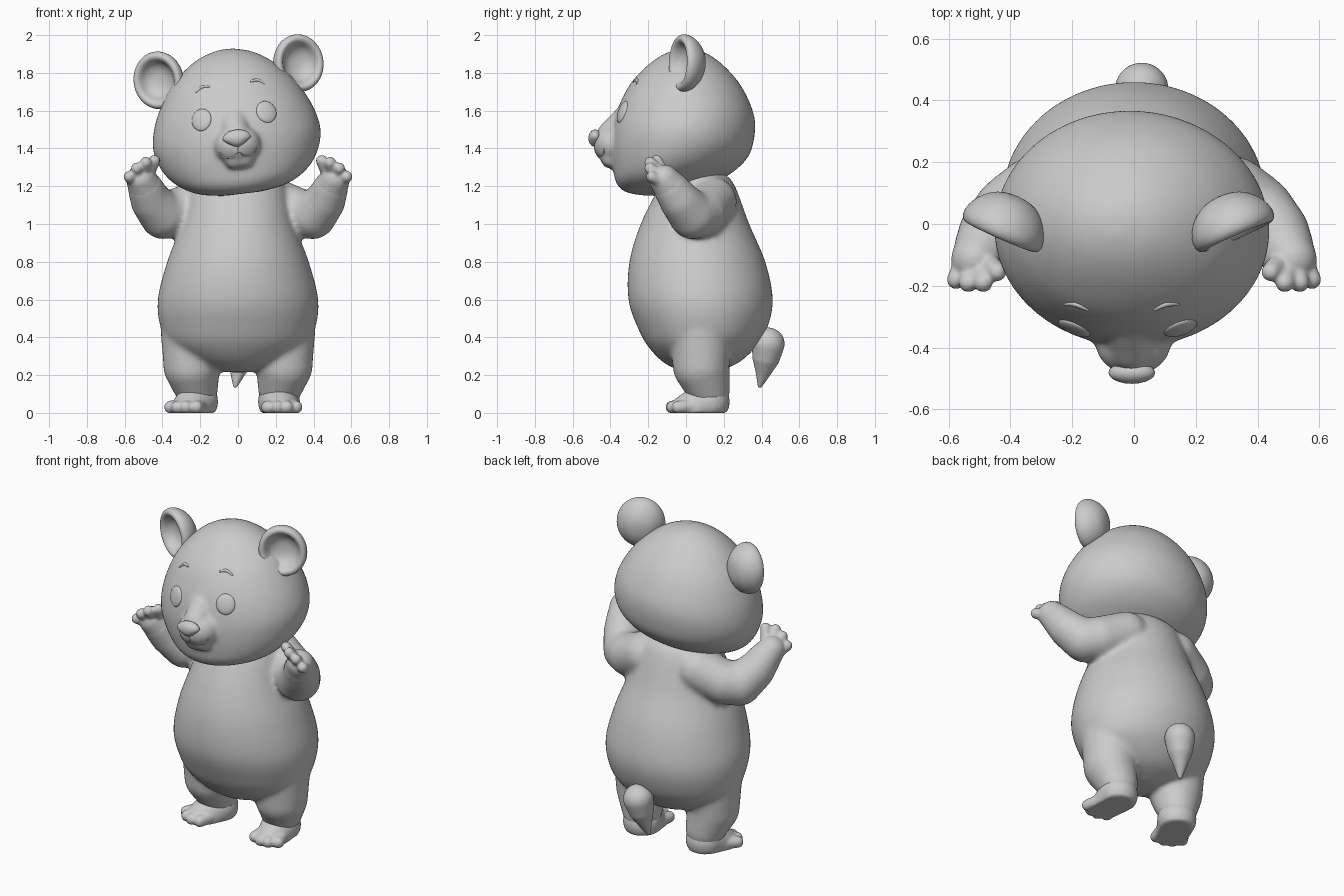
import bpy, bmesh, math
from mathutils import Matrix, Vector
from mathutils.bvhtree import BVHTree

cube = bpy.data.objects.get("Cube")
if cube:
    bpy.data.objects.remove(cube, do_unlink=True)

GREY = (0.6, 0.6, 0.6, 1)
mat = bpy.data.materials.new("plain_grey")
mat.use_nodes = True
mat.diffuse_color = GREY
mat.node_tree.nodes["Principled BSDF"].inputs["Base Color"].default_value = GREY

# The head leans gently to one side about the neck
TILT = (Matrix.Translation((0.012, 0, 1.3)) @ Matrix.Rotation(math.radians(-7), 4, 'Y')
        @ Matrix.Translation((0, 0, -1.3)))


def finish(name, bm, matrix=Matrix(), voxel=0, smooth=0, subsurf=0):
    """Turn a bmesh into a smooth object, optionally fused into one skin."""
    bmesh.ops.recalc_face_normals(bm, faces=bm.faces[:])
    mesh = bpy.data.meshes.new(name)
    bm.to_mesh(mesh)
    bm.free()
    mesh.materials.append(mat)
    for p in mesh.polygons:
        p.use_smooth = True
    ob = bpy.data.objects.new(name, mesh)
    bpy.context.scene.collection.objects.link(ob)
    ob.matrix_world = matrix
    if voxel:
        m = ob.modifiers.new("fuse", 'REMESH')
        m.mode, m.voxel_size, m.use_smooth_shade = 'VOXEL', voxel, True
    if smooth:
        m = ob.modifiers.new("soften", 'SMOOTH')
        m.factor, m.iterations = 0.5, smooth
    if subsurf:
        m = ob.modifiers.new("round", 'SUBSURF')
        m.levels = m.render_levels = subsurf
    return ob


def ball(bm, center, radii, matrix=Matrix()):
    m = matrix @ Matrix.Translation(center) @ Matrix.Diagonal((*radii, 1))
    return bmesh.ops.create_icosphere(bm, subdivisions=3, radius=1, matrix=m)['verts']


def limb(bm, points):
    """Tapered rounded limb through (x, y, z, radius) points."""
    for a, b in zip(points, points[1:]):
        a, b = Vector(a), Vector(b)
        steps = max(3, int((b - a).xyz.length / (0.25 * min(a.w, b.w))))
        for i in range(steps + 1):
            p = a.lerp(b, i / steps)
            ball(bm, p.xyz, (p.w,) * 3)


def loft(bm, rows, sub=5, sides=56):
    """Elliptical body from (z, half width, front y, back y) rows, smoothly interpolated."""
    rows = [Vector(r) for r in rows]
    path = []
    for i in range(len(rows) - 1):
        p0, p1, p2, p3 = (rows[max(0, min(len(rows) - 1, i + k))] for k in (-1, 0, 1, 2))
        for j in range(sub):
            t = j / sub
            path.append(p1 + (p2 - p0) * (t / 2) + (2 * p0 - 5 * p1 + 4 * p2 - p3) * (t * t / 2)
                        + (3 * p1 - p0 - 3 * p2 + p3) * (t ** 3 / 2))
    path.append(rows[-1])
    rings = []
    for z, rx, yf, yb in path:
        rings.append([bm.verts.new((rx * math.cos(a), (yf + yb) / 2 + (yb - yf) / 2 * math.sin(a), z))
                      for a in (math.tau * k / sides for k in range(sides))])
    for r, s in zip(rings, rings[1:]):
        for k in range(sides):
            n = (k + 1) % sides
            bm.faces.new((r[k], r[n], s[n], s[k]))
    bm.faces.new(rings[0])
    bm.faces.new(rings[-1])


# Torso with arms and legs fused into one skin
bm = bmesh.new()
loft(bm, [(0.215, 0.06, 0.0, 0.14), (0.26, 0.22, -0.11, 0.27), (0.35, 0.36, -0.20, 0.37),
          (0.45, 0.41, -0.255, 0.43), (0.6, 0.425, -0.305, 0.46), (0.8, 0.375, -0.30, 0.42),
          (1.0, 0.30, -0.24, 0.335), (1.2, 0.25, -0.14, 0.26), (1.26, 0.21, -0.10, 0.21),
          (1.30, 0.13, -0.06, 0.15)])
for s in (-1, 1):
    limb(bm, [(s * 0.18, 0.14, 1.12, 0.13), (s * 0.32, 0.09, 1.06, 0.13), (s * 0.395, 0.035, 1.045, 0.127),
              (s * 0.46, -0.03, 1.12, 0.11), (s * 0.49, -0.08, 1.19, 0.095)])
    limb(bm, [(s * 0.245, 0.08, 0.42, 0.165), (s * 0.245, 0.08, 0.25, 0.152), (s * 0.22, 0.12, 0.125, 0.115)])
finish("body", bm, voxel=0.014, smooth=12)

# Raised paws: palm and four fingers
fingers = [(0.443, -0.155, 1.335), (0.488, -0.19, 1.325), (0.536, -0.19, 1.295), (0.575, -0.18, 1.25)]
for s, side in ((-1, "right"), (1, "left")):
    bm = bmesh.new()
    limb(bm, [(s * 0.49, -0.08, 1.19, 0.092), (s * 0.512, -0.115, 1.235, 0.08)])
    for i, (x, y, z) in enumerate(fingers):
        limb(bm, [(s * (0.475 + 0.024 * i), -0.12, 1.265 - 0.015 * i, 0.034), (s * x, y, z, 0.031)])
    finish(side + "_hand", bm, voxel=0.008, smooth=4)

# Feet with toes and flat soles, turned out by different amounts
for s, side, turn in ((-1, "right", 25), (1, "left", 5)):
    bm = bmesh.new()
    limb(bm, [(0, 0, 0.06, 0.112), (0, -0.07, 0.03, 0.1), (0, -0.12, 0.008, 0.088)])
    for i in (-1.5, -0.5, 0.5, 1.5):
        limb(bm, [(i * 0.042, -0.1, 0.035, 0.036), (i * 0.05, -0.195 + 0.012 * i * i, 0.03, 0.035)])
    for v in bm.verts:
        v.co.z = max(v.co.z, 0)
    m = Matrix.Translation((s * 0.217, 0.12, 0)) @ Matrix.Rotation(s * math.radians(turn), 4, 'Z')
    finish(side + "_foot", bm, m, voxel=0.008, smooth=4)

# Teardrop tail
bm = bmesh.new()
limb(bm, [(0.025, 0.435, 0.365, 0.088), (0.015, 0.425, 0.30, 0.075), (0, 0.41, 0.22, 0.042),
          (-0.015, 0.39, 0.14, 0.012)])
finish("tail", bm, voxel=0.008, smooth=5)

# Head with muzzle, bridge and chin
bm = bmesh.new()
loft(bm, [(1.16, 0.10, -0.27, -0.04), (1.18, 0.22, -0.335, 0.05), (1.22, 0.31, -0.37, 0.14),
          (1.28, 0.38, -0.385, 0.25), (1.36, 0.427, -0.395, 0.33), (1.45, 0.447, -0.395, 0.36),
          (1.55, 0.43, -0.38, 0.365), (1.65, 0.388, -0.345, 0.335), (1.75, 0.325, -0.29, 0.28),
          (1.84, 0.235, -0.205, 0.20), (1.90, 0.14, -0.12, 0.12), (1.93, 0.04, -0.04, 0.04)])
ball(bm, (0, -0.38, 1.42), (0.125, 0.11, 0.105))
limb(bm, [(0, -0.32, 1.56, 0.07), (0, -0.40, 1.47, 0.075)])
limb(bm, [(-0.03, -0.40, 1.345, 0.05), (0.03, -0.40, 1.345, 0.05)])
head = finish("head", bm, TILT, voxel=0.012, smooth=10)

bpy.context.view_layer.update()
skin = BVHTree.FromObject(head, bpy.context.evaluated_depsgraph_get())


def surface(x, z):
    """Point and normal on the face at x, z."""
    loc, normal, _, _ = skin.ray_cast(Vector((x, -2, z)), Vector((0, 1, 0)))
    return loc, normal


def face_line(name, points, width):
    """Thin raised line that follows the face."""
    curve = bpy.data.curves.new(name, 'CURVE')
    curve.dimensions = '3D'
    curve.bevel_depth, curve.bevel_resolution, curve.use_fill_caps = width, 3, True
    spline = curve.splines.new('NURBS')
    spline.points.add(len(points) - 1)
    spline.use_endpoint_u, spline.order_u = True, 3
    last = len(points) - 1
    for i, (p, (x, z)) in enumerate(zip(spline.points, points)):
        p.co = (*surface(x, z)[0], 1)
        p.radius = 0.5 if i in (0, last) else 1
    curve.materials.append(mat)
    ob = bpy.data.objects.new(name, curve)
    bpy.context.scene.collection.objects.link(ob)
    ob.matrix_world = TILT


# Nose: a rounded triangle
loc, _ = surface(0, 1.455)
bm = bmesh.new()
for v in ball(bm, (0, 0, 0), (0.076, 0.036, 0.046)):
    if v.co.z < 0:
        v.co.x *= 1 + v.co.z * 11
finish("nose", bm, TILT @ Matrix.Translation((0, min(loc.y, -0.478), 1.455)))

# Mouth
face_line("mouth_middle", [(0, 1.42), (0, 1.40), (0, 1.38)], 0.004)
for s, side in ((-1, "right"), (1, "left")):
    face_line(side + "_mouth", [(s * x, z) for x, z in
              ((0, 1.382), (0.025, 1.36), (0.06, 1.355), (0.088, 1.368), (0.098, 1.39))], 0.005)

    # Brow and eye
    face_line(side + "_brow", [(s * x, z) for x, z in
              ((0.108, 1.742), (0.13, 1.75), (0.16, 1.745), (0.185, 1.722))], 0.009)
    loc, normal = surface(s * 0.174, 1.575)
    turn = normal.to_track_quat('-Y', 'Z').to_matrix().to_4x4()
    bm = bmesh.new()
    ball(bm, (0, 0.004, 0), (0.056, 0.017, 0.061))
    finish(side + "_eye", bm, TILT @ Matrix.Translation(loc) @ turn)

    # Cupped ear, turned outward
    bm = bmesh.new()
    profile = [(0, 0.10), (0.07, 0.09), (0.122, 0.05), (0.148, 0), (0.145, -0.035), (0.125, -0.05),
               (0.102, -0.038), (0.088, 0), (0.05, 0.025), (0, 0.03)]
    verts = [bm.verts.new((r, d, 0)) for r, d in profile]
    edges = [bm.edges.new(pair) for pair in zip(verts, verts[1:])]
    bmesh.ops.spin(bm, geom=verts + edges, cent=(0, 0, 0), axis=(0, 1, 0), angle=math.tau, steps=24)
    bmesh.ops.remove_doubles(bm, verts=bm.verts[:], dist=0.0005)
    place = (Matrix.Translation((s * 0.368, 0.0, 1.81)) @ Matrix.Rotation(s * math.radians(24), 4, 'Z')
             @ Matrix.Diagonal((0.97, 1, 1.06, 1)))
    finish(side + "_ear", bm, TILT @ place, subsurf=2)
